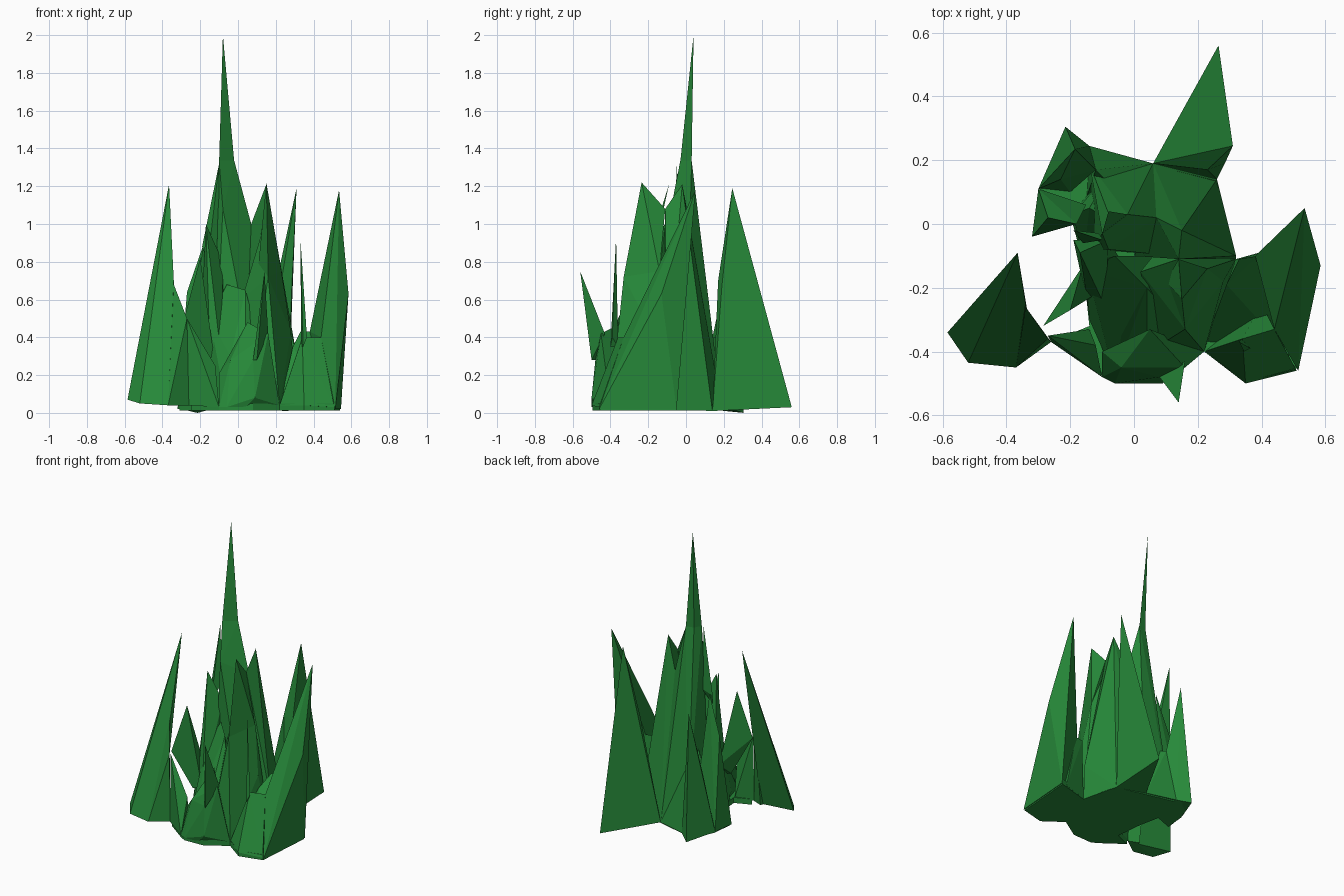
import bpy, bmesh

green = bpy.data.materials.new("grass green")
green.diffuse_color = (0.02, 0.255, 0.042, 1)

parts = bpy.data.collections.new("blades")
bpy.context.scene.collection.children.link(parts)


def finish(name, bm, coll):
    bmesh.ops.recalc_face_normals(bm, faces=bm.faces[:])
    mesh = bpy.data.meshes.new(name)
    bm.to_mesh(mesh)
    bm.free()
    mesh.materials.append(green)
    obj = bpy.data.objects.new(name, mesh)
    coll.objects.link(obj)
    return obj


def blade(name, *points):
    """Flat-faced faceted blade: the hull of its foot, shoulder and tip points."""
    bm = bmesh.new()
    for p in points:
        bm.verts.new(p)
    bmesh.ops.convex_hull(bm, input=bm.verts[:])
    bmesh.ops.delete(bm, geom=[v for v in bm.verts if not v.link_faces], context='VERTS')
    return finish(name, bm, parts)


# Root slab closing the underside of the clump
outline = [(.06, .185), (-.14, .235), (-.21, .295), (-.295, .11), (-.31, -.035), (-.19, .01),
           (-.16, -.13), (-.14, -.32), (-.25, -.365), (-.10, -.475), (-.06, -.495), (.08, -.49),
           (.22, -.40), (.35, -.495), (.51, -.455), (.54, -.05), (.32, -.11), (.26, .135)]
bm = bmesh.new()
low = [bm.verts.new((x, y, .012)) for x, y in outline]
high = [bm.verts.new((x, y, .05)) for x, y in outline]
bm.faces.new(low)
bm.faces.new(high)
for i in range(len(outline)):
    j = (i + 1) % len(outline)
    bm.faces.new((low[i], low[j], high[j], high[i]))
clump = finish("grass_clump", bm, bpy.context.scene.collection)

# Tall central blade: thin diagonal tip on a wide, sloping stem
blade("centre_tip", (-.08, .04, 2), (-.10, -.03, 1.33), (-.02, .03, 1.33), (-.075, .02, 1.33))
blade("centre_stem", (-.10, -.03, 1.335), (-.02, .03, 1.335), (-.075, .02, 1.335),
      (.07, .02, 1.0), (-.08, -.08, 1.08), (.06, .19, .02), (-.14, .19, .02),
      (.12, -.10, .03), (-.13, -.08, .03))
blade("centre_side_sliver", (-.10, -.05, 1.32), (-.19, -.02, .88), (-.16, -.06, .8), (-.10, -.03, .9))
blade("centre_left_foot", (-.19, .03, .3), (-.20, .03, .02), (-.05, .20, .02), (-.05, -.05, .02),
      (-.16, -.12, .02), (-.14, .05, .5), (-.05, 0, .6))

# Left outer blade and the low web joining it to the clump
blade("left_blade", (-.365, -.09, 1.21), (-.46, -.22, .66), (-.34, -.25, .7),
      (-.585, -.34, .07), (-.52, -.435, .05), (-.37, -.45, .04), (-.32, -.36, .04))
blade("left_web", (-.34, -.26, .68), (-.27, -.36, .5), (-.26, -.37, .04), (-.37, -.45, .04), (-.33, -.34, .04))
blade("left_front_foot", (-.27, -.35, .5), (-.26, -.37, .04), (-.10, -.48, .03),
      (-.14, -.33, .04), (-.12, -.38, .25))
blade("left_inner_blade", (-.20, -.27, .82), (-.285, -.32, .5), (-.17, -.25, .25),
      (-.16, -.13, .35), (-.12, -.22, .25))

# Right outer blade with a spreading, hollowed base
blade("right_blade", (.535, .05, 1.18), (.585, -.13, .63), (.46, -.13, .63), (.38, -.10, .43),
      (.545, -.05, .02), (.515, -.46, .02), (.40, -.15, .03), (.44, -.33, .4))
blade("right_back_web", (.33, -.11, .43), (.39, -.10, .43), (.29, -.19, .35), (.46, -.22, .25),
      (.32, -.11, .02), (.50, -.06, .02), (.22, -.38, .03), (.48, -.40, .03))
blade("right_front_foot", (.44, -.33, .4), (.34, -.36, .4), (.35, -.50, .04),
      (.51, -.46, .03), (.22, -.40, .04), (.40, -.25, .03))
blade("right_sliver", (.33, -.37, .93), (.335, -.36, .35), (.365, -.39, .4), (.345, -.40, .35))

# Back right blade, one big face sloping to the rear
blade("back_right_blade", (.31, .245, 1.19), (.23, .17, .7), (.285, .19, .67),
      (.265, .56, .03), (.06, .19, .02), (.26, .14, .01))

# Twin blades right of centre
blade("inner_right_back_blade", (.15, -.02, 1.21), (.07, .02, 1.0), (.14, -.11, 1.08),
      (.26, .14, .01), (.06, .19, .02), (.32, -.10, .25), (.32, -.11, .02), (0, -.10, .03))
blade("inner_right_front_tip", (.15, -.235, 1.22), (.14, -.11, 1.08), (.23, -.14, .75),
      (.10, -.18, .7), (.16, -.33, .72))
blade("inner_right_front_blade", (.14, -.11, 1.0), (.23, -.14, .75), (.28, -.18, .43),
      (.16, -.33, .72), (.10, -.18, .7), (.22, -.40, .04), (.08, -.38, .2),
      (.02, -.15, .6), (.10, -.05, .03), (.32, -.11, .03))

# Left of centre, facing the front
blade("front_left_blade", (-.17, -.09, 1.0), (-.19, -.05, .6), (-.16, -.14, .03),
      (-.08, -.05, .8), (-.09, -.26, .3), (-.14, -.28, .04), (-.05, -.10, .03))
blade("front_centre_body", (-.06, -.10, .68), (-.15, -.14, .5), (.04, -.20, .65),
      (-.04, -.35, .3), (-.14, -.30, .1), (-.06, -.48, .03), (.04, -.49, .03),
      (-.16, -.13, .03), (.10, -.10, .03), (.20, -.38, .04))

# Low front tuft and its forward-leaning tip
blade("front_tuft", (.16, -.45, .42), (.08, -.48, .28), (-.04, -.45, .28),
      (-.10, -.48, .03), (-.06, -.50, .03), (.04, -.49, .03), (.09, -.50, .08),
      (.22, -.40, .04), (-.10, -.40, .21), (.05, -.33, .48))
blade("front_tip", (.14, -.56, .75), (.08, -.48, .28), (.10, -.50, .28), (.16, -.43, .42))

# Back left blades
blade("back_left_blade", (-.185, .235, .85), (-.215, .305, 0), (-.30, .11, .02),
      (-.14, .245, .02), (-.20, .10, .03), (-.12, .17, .4), (-.23, .14, .4))
blade("back_left_foot", (-.14, .245, .02), (-.12, .17, .4), (.06, .19, .02), (-.05, .10, .4), (-.15, .08, .02))
blade("back_left_outer_blade", (-.18, 0, .9), (-.27, .02, .64), (-.32, -.04, .02),
      (-.30, .11, .02), (-.20, .02, .02), (-.15, .06, .4))

# Fuse all blades into one solid clump so no hidden inner faces remain
mod = clump.modifiers.new("fuse", 'BOOLEAN')
mod.operation = 'UNION'
mod.operand_type = 'COLLECTION'
mod.collection = parts
mod.solver = 'EXACT'
mod.use_self = True
fused = bpy.data.meshes.new_from_object(clump.evaluated_get(bpy.context.evaluated_depsgraph_get()))
clump.modifiers.clear()
if len(fused.polygons) > 100 and max(v.co.z for v in fused.vertices) > 1.9:
    clump.data = fused
    fused.materials.clear()
    fused.materials.append(green)
    for p in fused.polygons:
        p.material_index = 0
    for obj in list(parts.objects):
        bpy.data.objects.remove(obj)
